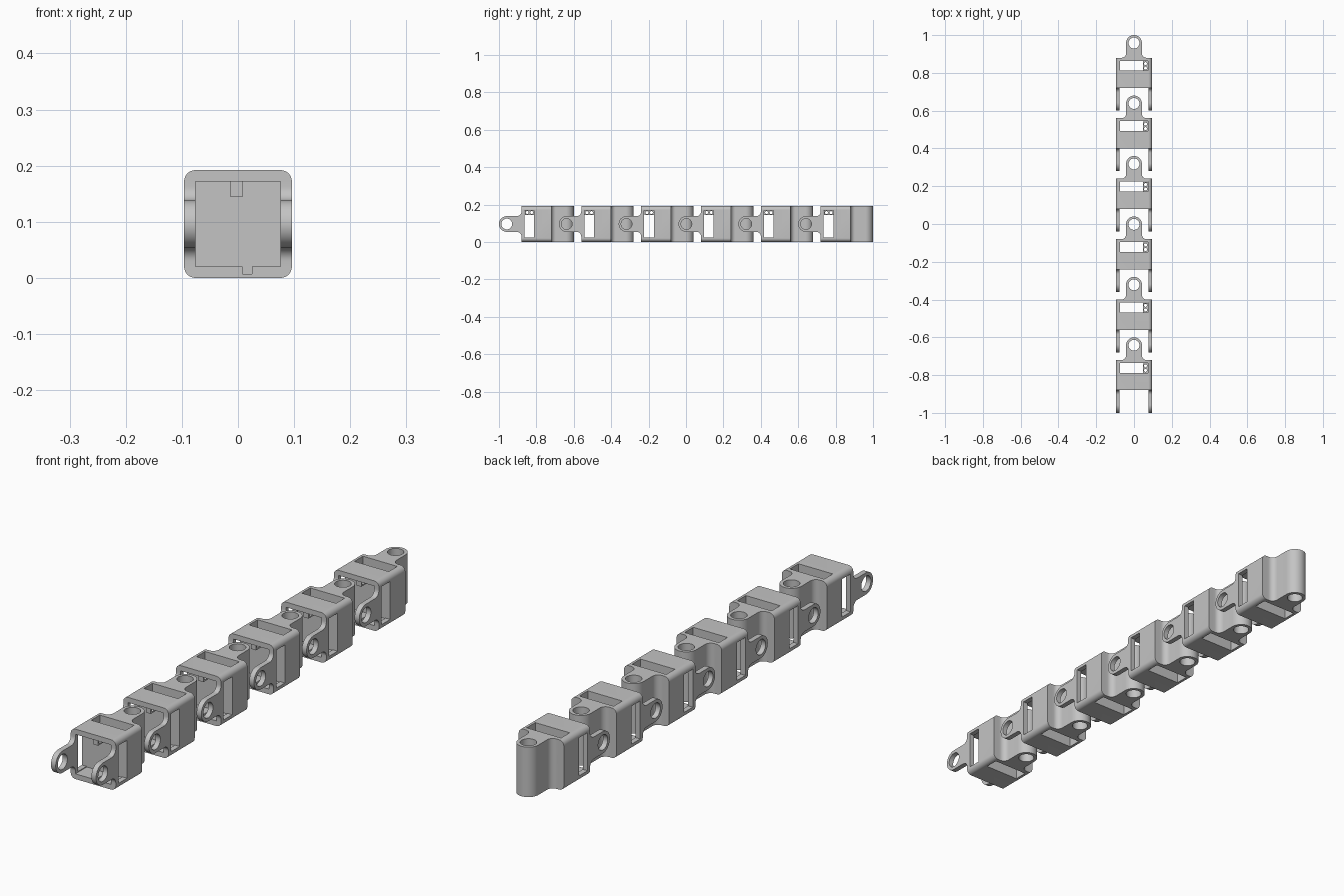
import bpy, bmesh
from math import pi, cos, sin
from mathutils import Matrix, Vector

cube = bpy.data.objects.get("Cube")
if cube:
    bpy.data.objects.remove(cube, do_unlink=True)

LINKS, PITCH = 6, 0.32
HALF = 0.096                    # half of the square section
INNER = 0.076                   # half of the cavity
BODY = 0.08                     # half length of the box part
LUG_R, LUG_Y, HOLE_R, FILLET = 0.042, -0.158, 0.029, 0.024
FLIP = Matrix.Rotation(pi, 4, Vector((1, 0, 1)))   # turns the front half into the back half

grey = bpy.data.materials.new("grey plastic")
grey.use_nodes = True
color = (0.55, 0.55, 0.55, 1)
grey.diffuse_color = color
grey.node_tree.nodes["Principled BSDF"].inputs["Base Color"].default_value = color


def arc(cx, cy, r, start, end, n):
    angles = [start + (end - start) * i / n for i in range(n + 1)]
    return [(cx + r * cos(a), cy + r * sin(a)) for a in angles]


def add_object(name, bm):
    bmesh.ops.recalc_face_normals(bm, faces=bm.faces)
    mesh = bpy.data.meshes.new(name)
    bm.to_mesh(mesh)
    bm.free()
    mesh.materials.append(grey)
    ob = bpy.data.objects.new(name, mesh)
    bpy.context.collection.objects.link(ob)
    return ob


def prism(name, outline, axis, lo, hi, turn=Matrix()):
    """Extrude an outline along x (given as y, z) or along y (given as x, z)."""
    bm = bmesh.new()
    place = (lambda p: (lo, p[0], p[1])) if axis == "x" else (lambda p: (p[0], lo, p[1]))
    face = bm.faces.new([bm.verts.new(place(p)) for p in outline])
    side = bmesh.ops.extrude_face_region(bm, geom=[face])
    step = Vector((hi - lo, 0, 0)) if axis == "x" else Vector((0, hi - lo, 0))
    bmesh.ops.translate(bm, vec=step,
                        verts=[v for v in side["geom"] if isinstance(v, bmesh.types.BMVert)])
    bm.transform(turn)
    return add_object(name, bm)


def box(name, x, y, z, turn=Matrix()):
    outline = [(x[0], z[0]), (x[1], z[0]), (x[1], z[1]), (x[0], z[1])]
    return prism(name, outline, "y", y[0], y[1], turn)


def boolean(target, cutter, operation):
    mod = target.modifiers.new("cut", "BOOLEAN")
    mod.operation, mod.object, mod.solver = operation, cutter, "EXACT"
    cutter.hide_render = True
    bpy.context.view_layer.update()
    graph = bpy.context.evaluated_depsgraph_get()
    result = bpy.data.meshes.new_from_object(target.evaluated_get(graph))
    target.modifiers.clear()
    target.data = result
    bpy.data.objects.remove(cutter, do_unlink=True)


def shade(ob):
    bpy.ops.object.select_all(action="DESELECT")
    ob.select_set(True)
    bpy.context.view_layer.objects.active = ob
    bpy.ops.object.shade_smooth_by_angle(angle=0.6)


# Long bar with rounded corners that every link is cut from
corner = 0.02
c = HALF - corner
section = []
for i, (sx, sz) in enumerate([(1, 1), (-1, 1), (-1, -1), (1, -1)]):
    section += arc(sx * c, sz * c, corner, i * pi / 2, (i + 1) * pi / 2, 8)
link = prism("link_1", section, "y", -0.21, 0.21)

# Side silhouette: box, filleted neck and round lug
upper = [(0.3, 0.15), (-BODY, 0.15)]
upper += arc(-BODY - FILLET, LUG_R + FILLET, FILLET, 0, -pi / 2, 8)
tip = arc(LUG_Y, 0, LUG_R, pi / 2, 3 * pi / 2, 28)
silhouette = upper + tip + [(y, -z) for y, z in reversed(upper)]

for turn in (Matrix(), FLIP):
    boolean(link, prism("silhouette", silhouette, "x", -0.2, 0.2, turn), "INTERSECT")

for turn in (Matrix(), FLIP):
    # Open cavity, side windows, bottom groove and pin holes of one half
    boolean(link, box("cavity", (-INNER, INNER), (-0.23, -0.011), (-INNER, INNER), turn),
            "DIFFERENCE")
    boolean(link, box("window", (-0.2, 0.2), (-0.064, -0.012), (-0.073, 0.073), turn),
            "DIFFERENCE")
    boolean(link, box("groove", (0.008, 0.025), (-0.23, -0.013), (-0.089, -0.07), turn),
            "DIFFERENCE")
    hole = arc(LUG_Y, 0, HOLE_R, 0, 2 * pi, 32)[:-1]
    boolean(link, prism("pin_hole", hole, "x", -0.2, 0.2, turn), "DIFFERENCE")
shade(link)

# Small cable tab with two holes, hanging inside the cavity
tab = box("front_cable_tab_1", (-0.013, 0.008), (-0.062, -0.010), (0.048, 0.084))
for y in (-0.049, -0.025):
    hole = arc(y, 0.061, 0.008, 0, 2 * pi, 16)[:-1]
    boolean(tab, prism("tab_hole", hole, "x", -0.05, 0.05), "DIFFERENCE")
shade(tab)

# Repeat the link and its two tabs along the chain
for i in range(LINKS):
    offset = Matrix.Translation((0, (i - (LINKS - 1) / 2) * PITCH, HALF))
    for source, name, turn in ((link, "link", Matrix()),
                               (tab, "front_cable_tab", Matrix()),
                               (tab, "back_cable_tab", FLIP)):
        if i == 0 and name != "back_cable_tab":
            ob = source
        else:
            ob = bpy.data.objects.new(f"{name}_{i + 1}", source.data)
            bpy.context.collection.objects.link(ob)
        ob.matrix_world = offset @ turn
